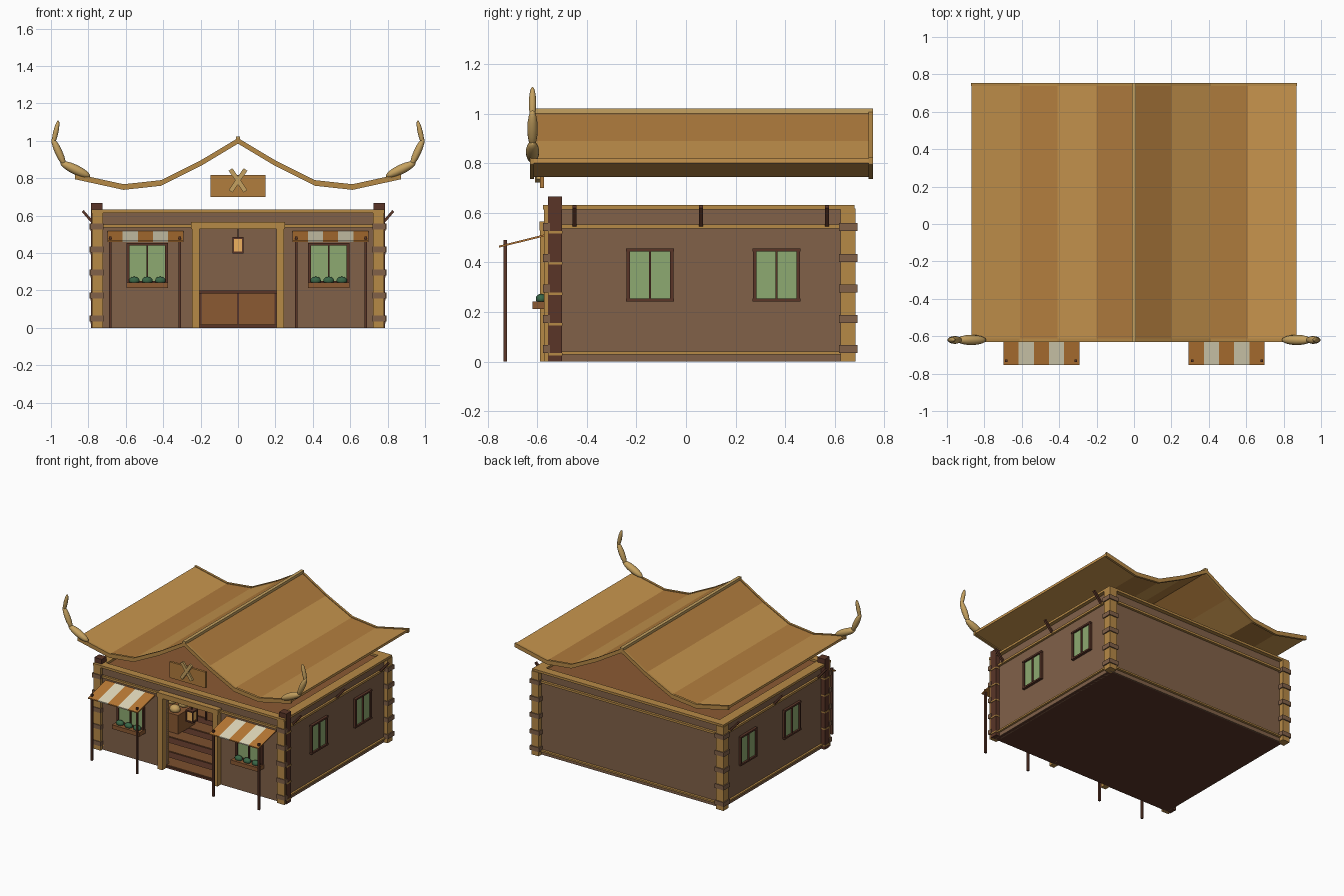
import bpy, bmesh, math
from mathutils import Vector

if "Cube" in bpy.data.objects:
    bpy.data.objects.remove(bpy.data.objects["Cube"])


def mat(name, hexcol):
    m = bpy.data.materials.new(name)
    c = [(int(hexcol[i:i + 2], 16) / 255) ** 2.2 for i in (0, 2, 4)]
    m.diffuse_color = (*c, 1)
    m.use_nodes = True
    m.node_tree.nodes["Principled BSDF"].inputs["Base Color"].default_value = m.diffuse_color
    return m


WALL = mat("wall", "80614A")
LIGHT = mat("light_timber", "B58848")
DARK = mat("dark_timber", "5A382C")
BROWN = mat("brown_wood", "8A5A36")
FLOOR = mat("floor_wood", "7A5032")
ROOF_A = mat("roof_a", "B07C40")
ROOF_B = mat("roof_b", "C4924E")
BONE = mat("horn", "C4A060")
GREEN = mat("pane", "8CA870")
PLANT = mat("plant", "3C6648")
CREAM = mat("cream", "DED6B8")
ORANGE = mat("awning_orange", "B87838")
GLOW = mat("glow", "EEB060")


def add(name, bm, m):
    bmesh.ops.recalc_face_normals(bm, faces=bm.faces)
    me = bpy.data.meshes.new(name)
    bm.to_mesh(me)
    bm.free()
    ob = bpy.data.objects.new(name, me)
    for k in (m if isinstance(m, (list, tuple)) else [m]):
        me.materials.append(k)
    bpy.context.collection.objects.link(ob)
    return ob


def box(name, xs, ys, zs, m, s=1):
    bm = bmesh.new()
    bmesh.ops.create_cube(bm, size=1)
    for v in bm.verts:
        v.co = [(a + b) / 2 + c * (b - a)
                for (a, b), c in zip((sorted((xs[0] * s, xs[1] * s)), ys, zs), v.co)]
    return add(name, bm, m)


def bar(name, p, q, w, d, m):
    p, q = Vector(p), Vector(q)
    ob = box(name, (-w / 2, w / 2), (-d / 2, d / 2), (0, (q - p).length), m)
    ob.location = p
    ob.rotation_euler = (0, math.atan2(q.x - p.x, q.z - p.z), 0)
    return ob


def blob(name, loc, r, m, rot=0.0, seg=10):
    bm = bmesh.new()
    bmesh.ops.create_uvsphere(bm, u_segments=seg, v_segments=8, radius=1)
    for v in bm.verts:
        v.co = [a * b for a, b in zip(v.co, r)]
    ob = add(name, bm, m)
    ob.location, ob.rotation_euler = loc, (0, rot, 0)
    for f in ob.data.polygons:
        f.use_smooth = True
    return ob


def sheet(name, pts, y0, y1, t, mats):
    # slab swept along y from an x-z profile, materials alternating per strip
    bm = bmesh.new()
    g = [[bm.verts.new((x, y, z - o)) for x, z in pts] for y in (y0, y1) for o in (0, t)]
    a, b, c, d = g
    n = len(pts) - 1
    for i in range(n):
        k = min(i, n - 1 - i) % len(mats)
        for p, q in ((a, c), (b, d), (a, b), (c, d)):
            bm.faces.new((p[i], p[i + 1], q[i + 1], q[i])).material_index = k
    for i in (0, n):
        bm.faces.new((a[i], b[i], d[i], c[i]))
    return add(name, bm, mats)


# roof
half = [(0.87, 0.82), (0.61, 0.763), (0.41, 0.785), (0.2, 0.89), (0, 1.01)]
prof = [(-x, z) for x, z in half] + half[-2::-1]
sheet("roof", prof, -0.62, 0.745, 0.018, [ROOF_B, ROOF_A])
for n, y in (("front", -0.63), ("back", 0.738)):
    sheet(n + "_roof_trim", [(x * 1.003, z + 0.005) for x, z in prof], y, y + 0.017, 0.03, [LIGHT])
box("ridge_pole", (-0.012, 0.012), (-0.63, 0.755), (1.0, 1.022), BONE)

# walls, floor, ceiling
box("floor", (-0.75, 0.75), (-0.545, 0.64), (0, 0.015), DARK)
for i in range(6):
    y = -0.54 + i * 0.19
    box("floor_plank", (-0.72, 0.72), (y, y + 0.11), (0.013, 0.022), FLOOR)
box("ceiling", (-0.75, 0.75), (-0.545, 0.64), (0.595, 0.617), BROWN)
box("back_wall", (-0.755, 0.755), (0.62, 0.65), (0, 0.62), WALL)
box("wall_over_door", (-0.205, 0.205), (-0.55, -0.52), (0.53, 0.62), WALL)
for s in (-1, 1):
    box("side_wall", (0.725, 0.755), (-0.52, 0.62), (0, 0.62), WALL, s)
    box("front_wall", (0.205, 0.755), (-0.55, -0.52), (0, 0.62), WALL, s)

# horizontal timber trims
for z0, z1, e in ((0.615, 0.632, 0.012), (0.537, 0.553, 0), (0.028, 0.04, 0)):
    box("back_trim", (-0.77 - e, 0.77 + e), (0.62, 0.668 + e), (z0, z1), LIGHT)
    for s in (-1, 1):
        box("side_trim", (0.71, 0.77 + e), (-0.55, 0.668 + e), (z0, z1), LIGHT, s)
        if z0 > 0.1:
            box("front_trim", (0, 0.77 + e), (-0.565 - e, -0.52), (z0, z1), LIGHT, s)

for s in (-1, 1):
    # corner posts with wrapped bands
    box("front_dark_post", (0.725, 0.785), (-0.557, -0.5), (0, 0.667), DARK, s)
    box("front_light_post", (0.722, 0.78), (-0.573, -0.55), (0, 0.615), LIGHT, s)
    box("back_post", (0.725, 0.785), (0.625, 0.685), (0, 0.618), LIGHT, s)
    for z in (0.05, 0.172, 0.295, 0.418, 0.543):
        box("front_band", (0.718, 0.789), (-0.578, -0.55), (z - 0.016, z + 0.016), WALL, s)
        box("front_band_tie", (0.73, 0.788), (-0.557, -0.498), (z - 0.026, z - 0.016), LIGHT, s)
        box("back_band", (0.718, 0.793), (0.618, 0.692), (z - 0.016, z + 0.016), WALL, s)
    # side braces under the eaves
    for y in (-0.45, 0.06, 0.57):
        bar("eave_brace", (s * 0.765, y, 0.55), (s * 0.83, y, 0.625), 0.014, 0.016, DARK)
    # side windows
    for y in (-0.145, 0.365):
        box("side_pane", (0.75, 0.761), (y - 0.087, y + 0.087), (0.255, 0.445), GREEN, s)
        for d in (-0.088, 0, 0.088):
            w = 0.007 if d else 0.004
            box("side_window_stile", (0.75, 0.772), (y + d - w, y + d + w), (0.25, 0.45), DARK, s)
        for z in (0.249, 0.451):
            box("side_window_rail", (0.75, 0.774), (y - 0.097, y + 0.097), (z - 0.006, z + 0.006), DARK, s)
    # front windows with planters
    x = 0.485
    box("front_pane", (x - 0.1, x + 0.1), (-0.558, -0.545), (0.245, 0.445), GREEN, s)
    for d in (-0.103, 0, 0.103):
        w = 0.007 if d else 0.004
        box("front_window_stile", (x + d - w, x + d + w), (-0.568, -0.545), (0.24, 0.45), DARK, s)
    for z in (0.245, 0.447):
        box("front_window_rail", (x - 0.11, x + 0.11), (-0.57, -0.545), (z - 0.006, z + 0.006), DARK, s)
    box("planter", (x - 0.112, x + 0.112), (-0.62, -0.548), (0.213, 0.243), BROWN, s)
    for d in (-0.07, 0, 0.07):
        blob("plant", (s * (x + d), -0.585, 0.253), (0.03, 0.022, 0.021), PLANT)
    # awning on two posts
    for i in range(5):
        bm = bmesh.new()
        xa, xb = s * (0.292 + i * 0.0812), s * (0.292 + (i + 1) * 0.0812)
        v = [[bm.verts.new((xx, y, z)) for y, z in
              ((-0.755, 0.468), (-0.55, 0.519), (-0.55, 0.511), (-0.755, 0.460))] for xx in (xa, xb)]
        for k in range(4):
            bm.faces.new((v[0][k], v[0][k - 1], v[1][k - 1], v[1][k]))
        bm.faces.new(v[0])
        bm.faces.new(v[1])
        add("awning_stripe", bm, CREAM if i % 2 else ORANGE)
    for px in (0.312, 0.683):
        box("awning_post", (px - 0.007, px + 0.007), (-0.738, -0.724), (0, 0.49), DARK, s)
    # door frame post
    box("door_post", (0.205, 0.245), (-0.59, -0.515), (0, 0.562), LIGHT, s)
    # curved horn in three swelling segments
    for (x0, z0), (x1, z1), r in (((0.79, 0.808), (0.95, 0.885), 0.026),
                                  ((0.925, 0.865), (0.993, 1.015), 0.02),
                                  ((0.99, 0.975), (0.96, 1.11), 0.014)):
        L = math.hypot(x1 - x0, z1 - z0) / 2
        blob("horn_segment", (s * (x0 + x1) / 2, -0.62, (z0 + z1) / 2), (r, r * 1.05, L),
             BONE, s * math.atan2(x1 - x0, z1 - z0), 12)

box("door_lintel", (-0.25, 0.25), (-0.592, -0.515), (0.53, 0.566), LIGHT)

# hanging sign board with crossed sticks
box("sign_board", (-0.147, 0.147), (-0.59, -0.573), (0.7, 0.818), ROOF_A)
for s in (-1, 1):
    bar("crossed_stick", (-s * 0.04, -0.598 - s * 0.003, 0.73), (s * 0.04, -0.598 - s * 0.003, 0.847),
        0.024, 0.016, BONE)

# lantern in the doorway
box("lantern_glow", (-0.022, 0.022), (-0.562, -0.518), (0.408, 0.478), GLOW)
for z in (0.404, 0.481):
    box("lantern_cap", (-0.03, 0.03), (-0.57, -0.51), (z - 0.005, z + 0.005), DARK)
for sx in (-0.026, 0.026):
    for sy in (-0.566, -0.514):
        box("lantern_edge", (sx - 0.004, sx + 0.004), (sy - 0.004, sy + 0.004), (0.404, 0.481), DARK)
box("lantern_cord", (-0.003, 0.003), (-0.543, -0.537), (0.48, 0.535), DARK)

# interior counter, and side crate with round goods
box("counter", (-0.4, 0.4), (0.2, 0.36), (0.02, 0.185), BROWN)
box("counter_top", (-0.42, 0.42), (0.18, 0.38), (0.185, 0.2), DARK)
for px in (-0.4, -0.2, 0, 0.2, 0.4):
    box("counter_stile", (px - 0.006, px + 0.006), (0.192, 0.21), (0.02, 0.186), DARK)
box("crate", (-0.64, -0.42), (-0.1, 0.1), (0.02, 0.16), BROWN)
for px in (-0.58, -0.48):
    for py in (-0.05, 0.05):
        blob("round_goods", (px, py, 0.175), (0.04, 0.035, 0.03), BONE)
